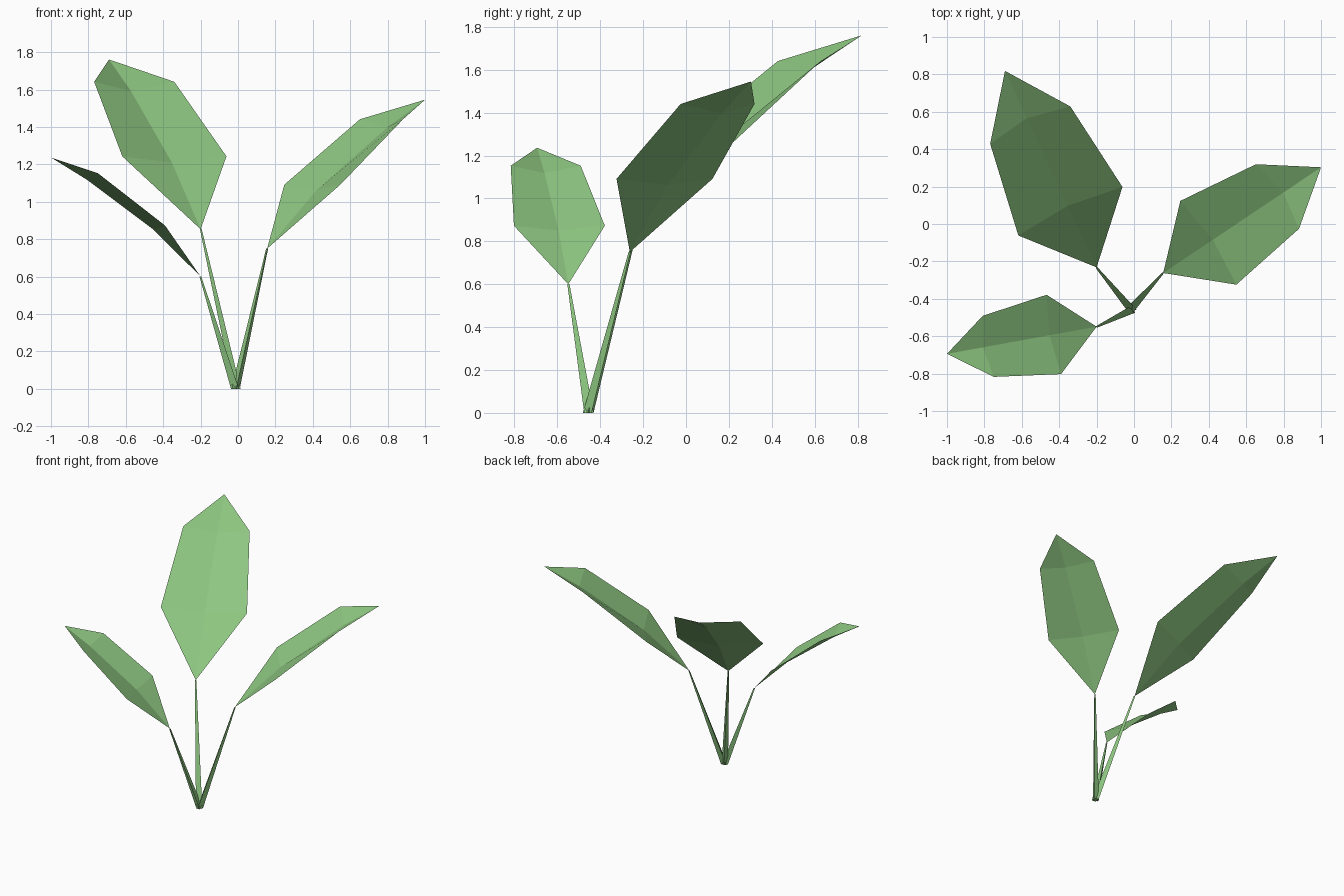
import bpy
import math
from mathutils import Vector

if "Cube" in bpy.data.objects:
    bpy.data.objects.remove(bpy.data.objects["Cube"])

green = bpy.data.materials.new("leaf green")
green.diffuse_color = (0.27, 0.57, 0.22, 1)
green.use_nodes = True
green.node_tree.nodes["Principled BSDF"].inputs["Base Color"].default_value = green.diffuse_color

ROOT = Vector((-0.012, -0.455, 0))

# Leaf profile for a leaf of horizontal reach 1: (reach, height, half width)
EDGE = [(0.286, 0.336, 0.265), (0.724, 0.68, 0.204)]
RIB = [(0.314, 0.308), (0.76, 0.637)]
TIP = (1.0, 0.783)


def add_object(name, verts, faces):
    mesh = bpy.data.meshes.new(name)
    mesh.from_pydata(verts, [], faces)
    mesh.materials.append(green)
    mesh.update()
    obj = bpy.data.objects.new(name, mesh)
    bpy.context.collection.objects.link(obj)
    return obj


def add_leaf(name, base, angle, size):
    """Folded six-sided blade with a sunken midrib."""
    out = Vector((math.cos(angle), math.sin(angle), 0))
    side = Vector((-math.sin(angle), math.cos(angle), 0))

    def point(reach, height, width=0):
        return base + size * (out * reach + side * width + Vector((0, 0, height)))

    verts = [base, point(*RIB[0]), point(*RIB[1]), point(*TIP)]
    verts += [point(r, h, s * w) for s in (-1, 1) for r, h, w in EDGE]
    faces = [(0, 4, 1), (1, 4, 5, 2), (2, 5, 3),
             (0, 1, 6), (1, 2, 7, 6), (2, 3, 7)]
    add_object(name, verts, faces)


def add_stem(name, top, angle):
    """Three-sided stalk tapering towards the leaf."""
    verts = []
    for centre, radius in ((ROOT, 0.026), (top, 0.006)):
        for i in range(3):
            a = angle + math.tau * i / 3
            verts.append(centre + radius * Vector((math.cos(a), math.sin(a), 0)))
    faces = [(2, 1, 0), (3, 4, 5)]
    faces += [(i, (i + 1) % 3, (i + 1) % 3 + 3, i + 3) for i in range(3)]
    add_object(name, verts, faces)


# Three leaves of different size: leaf base, heading in degrees, reach
for label, base, heading, size in (
        ("back", (-0.20, -0.232, 0.853), 115.0, 1.159),
        ("right", (0.156, -0.262, 0.75), 33.8, 1.016),
        ("left", (-0.20, -0.549, 0.60), 190.3, 0.813)):
    base, angle = Vector(base), math.radians(heading)
    add_leaf(label + "_leaf", base, angle, size)
    add_stem(label + "_stem", base, angle)
